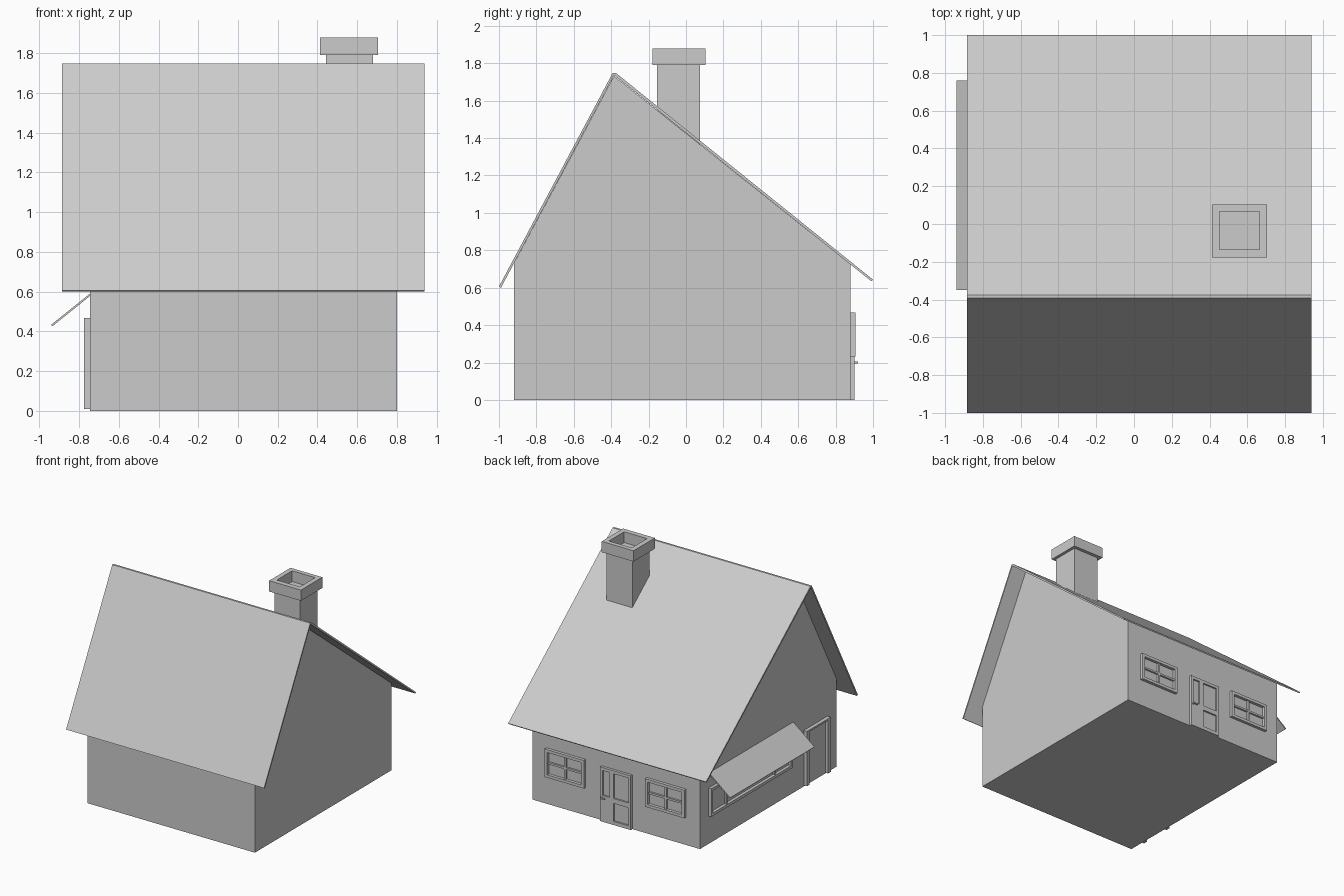
import bpy, bmesh

if "Cube" in bpy.data.objects:
    bpy.data.objects.remove(bpy.data.objects["Cube"])

BACK, LEFT = 0.88, -0.745   # wall planes carrying the openings


def finish(name, bm):
    bmesh.ops.recalc_face_normals(bm, faces=bm.faces[:])
    me = bpy.data.meshes.new(name)
    bm.to_mesh(me)
    bm.free()
    ob = bpy.data.objects.new(name, me)
    bpy.context.collection.objects.link(ob)
    return ob


def boxes(name, items):
    """One object from boxes given as (x0, x1, y0, y1, z0, z1)."""
    bm = bmesh.new()
    for x0, x1, y0, y1, z0, z1 in items:
        for v in bmesh.ops.create_cube(bm, size=1)["verts"]:
            v.co = (x0 + (v.co.x + .5) * (x1 - x0),
                    y0 + (v.co.y + .5) * (y1 - y0),
                    z0 + (v.co.z + .5) * (z1 - z0))
    return finish(name, bm)


def prism(name, points, vec):
    """Extrude a flat profile along vec."""
    bm = bmesh.new()
    face = bm.faces.new([bm.verts.new(p) for p in points])
    ext = bmesh.ops.extrude_face_region(bm, geom=[face], use_keep_orig=True)
    bmesh.ops.translate(bm, vec=vec, verts=[g for g in ext["geom"] if isinstance(g, bmesh.types.BMVert)])
    return finish(name, bm)


def on_wall(wall, u0, u1, z0, z1, depth):
    """Box raised from the back or left wall; u runs along the wall."""
    if wall == "back":
        return (u0, u1, BACK - .005, BACK + depth, z0, z1)
    return (LEFT - depth, LEFT + .005, u0, u1, z0, z1)


def ring(wall, u0, u1, z0, z1, w, depth):
    return [on_wall(wall, u0, u0 + w, z0, z1, depth),
            on_wall(wall, u1 - w, u1, z0, z1, depth),
            on_wall(wall, u0 + w, u1 - w, z0, z0 + w, depth),
            on_wall(wall, u0 + w, u1 - w, z1 - w, z1, depth)]


def window(name, wall, u0, u1, z0, z1, mullions, rail):
    parts = ring(wall, u0, u1, z0, z1, .024, .025)
    parts += [on_wall(wall, m - .009, m + .009, z0 + .024, z1 - .024, .016) for m in mullions]
    if rail:
        zc = (z0 + z1) / 2
        parts.append(on_wall(wall, u0 + .024, u1 - .024, zc - .008, zc + .008, .015))
    boxes(name, parts)


# House body with gabled ends
body = [(-.92, 0), (.88, 0), (.88, .724), (-.385, 1.732), (-.92, .729)]
prism("house_body", [(-.745, y, z) for y, z in body], (1.545, 0, 0))

# Thin asymmetric roof
roof = [(-1, .606), (-.392, 1.748), (-.375, 1.748), (1, .643),
        (.992, .634), (-.385, 1.736), (-.989, .6)]
prism("roof", [(-.885, y, z) for y, z in roof], (1.825, 0, 0))

# Chimney shaft, cut to follow the roof, and its hollow cap
shaft = [(-.155, 1.54), (.075, 1.36), (.075, 1.79), (-.155, 1.79)]
prism("chimney_shaft", [(.443, y, z) for y, z in shaft], (.237, 0, 0))
boxes("chimney_cap", [(.412, .453, -.178, .103, 1.79, 1.88),
                      (.665, .705, -.178, .103, 1.79, 1.88),
                      (.453, .665, -.178, -.135, 1.79, 1.88),
                      (.453, .665, .066, .103, 1.79, 1.88)])

# Back windows
for side, c in (("left", .49), ("right", -.437)):
    window("back_window_" + side, "back", c - .181, c + .181, .232, .466, [c], True)

# Back door: stiles, rails and sunken panels
boxes("back_door", [on_wall("back", *b) for b in (
    (-.122, .163, 0, .452, .008),
    (.138, .163, .22, .427, .022), (.056, .076, .22, .427, .022),
    (.056, .163, .03, .22, .022), (-.122, -.1, .03, .427, .022),
    (.036, .056, .03, .427, .022),
    (-.122, .163, .427, .452, .022), (-.1, .036, .18, .22, .022),
    (-.122, .163, 0, .03, .022))])
boxes("door_handle", [(.138, .15, .895, .92, .194, .206),
                      (.108, .15, .912, .92, .194, .206)])

# Long shop window under the awning
window("side_window", "left", -.31, .765, .232, .466, [.55, -.09], False)

# Awning
awning = [(-.745, .59), (-.94, .434), (-.934, .426), (-.745, .578)]
prism("awning", [(x, -.35, z) for x, z in awning], (0, 1.11, 0))

# Side doorway: jambs, header and door leaf
boxes("side_door_frame", [on_wall("left", *b) for b in (
    (-.8, -.765, .01, .452, .03), (-.522, -.487, .01, .452, .03),
    (-.8, -.487, .452, .467, .03))])
boxes("side_door", [on_wall("left", -.765, -.522, .01, .452, .005)])
